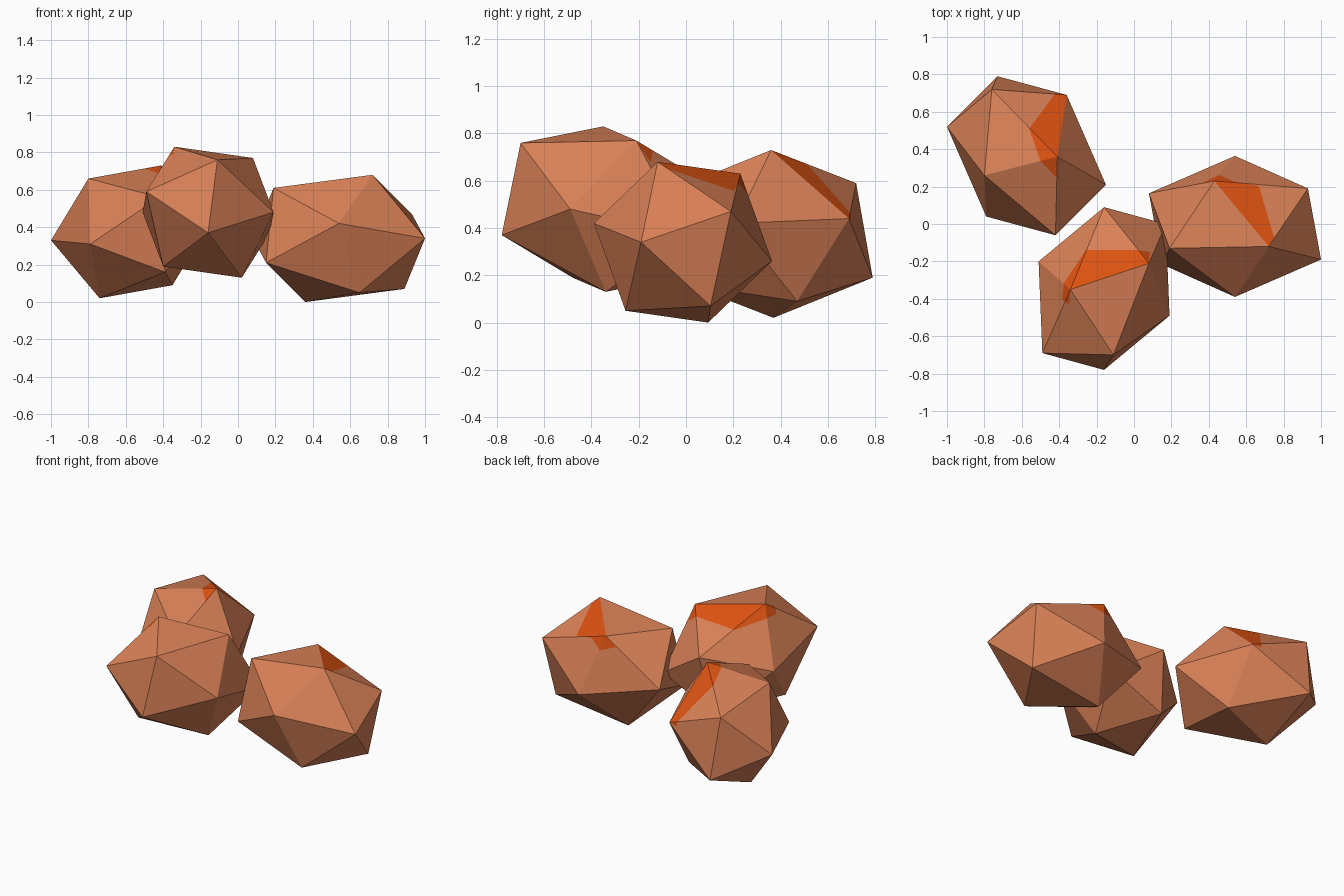
import bpy, bmesh
from mathutils import Vector

if "Cube" in bpy.data.objects:
    bpy.data.objects.remove(bpy.data.objects["Cube"])


def material(name, rgb):
    m = bpy.data.materials.new(name)
    m.diffuse_color = (*rgb, 1)
    m.use_nodes = True
    m.node_tree.nodes["Principled BSDF"].inputs["Base Color"].default_value = m.diffuse_color
    return m


brown = material("rock_brown", (0.70, 0.22, 0.095))
orange = material("patch_orange", (0.72, 0.085, 0.006))


def inside(p, poly):
    """Point-in-polygon test seen from above."""
    hit = False
    for a, b in zip(poly, poly[1:] + poly[:1]):
        if (a[1] > p.y) != (b[1] > p.y):
            if p.x < a[0] + (p.y - a[1]) * (b[0] - a[0]) / (b[1] - a[1]):
                hit = not hit
    return hit


def rock(name, centre, half, patch):
    """Twelve-cornered rock: six corners plus their opposites, with a cut-in patch."""
    c = Vector(centre)
    bm = bmesh.new()
    for p in half:
        bm.verts.new(p)
        bm.verts.new(2 * c - Vector(p))
    bmesh.ops.convex_hull(bm, input=bm.verts[:])
    bmesh.ops.recalc_face_normals(bm, faces=bm.faces[:])
    # cut the patch outline into the upper faces
    for a, b in zip(patch, patch[1:] + patch[:1]):
        top = [f for f in bm.faces if f.normal.z > 0.01]
        geom = top + list({e for f in top for e in f.edges}) + list({v for f in top for v in f.verts})
        bmesh.ops.bisect_plane(bm, geom=geom, dist=1e-4, plane_co=(a[0], a[1], 0),
                               plane_no=(b[1] - a[1], a[0] - b[0], 0))
    for f in bm.faces:
        f.normal_update()
        if f.normal.z > 0.01 and inside(f.calc_center_median(), patch):
            f.material_index = 1
    # merge the leftover cuts on flat areas of one colour
    bmesh.ops.dissolve_limit(bm, angle_limit=0.01, verts=bm.verts[:], edges=bm.edges[:],
                             delimit={'MATERIAL'})
    bmesh.ops.triangulate(bm, faces=bm.faces[:])
    me = bpy.data.meshes.new(name)
    bm.to_mesh(me)
    bm.free()
    me.materials.append(brown)
    me.materials.append(orange)
    bpy.context.collection.objects.link(bpy.data.objects.new(name, me))


# rear left rock
rock("rock_back_left", (-0.575, 0.365, 0.375),
     [(-0.41, 0.36, 0.73), (-0.80, 0.26, 0.66), (-1.0, 0.52, 0.33),
      (-0.79, 0.04, 0.31), (-0.73, 0.79, 0.19), (-0.76, 0.72, 0.59)],
     [(-0.42, 0.70), (-0.56, 0.51), (-0.50, 0.336), (-0.413, 0.246),
      (-0.41, 0.36), (-0.36, 0.69)])

# front middle rock
rock("rock_front", (-0.16, -0.345, 0.48),
     [(-0.34, -0.35, 0.83), (0.08, -0.21, 0.77), (-0.11, -0.70, 0.76),
      (0.19, -0.49, 0.48), (-0.16, -0.78, 0.37), (-0.49, -0.69, 0.59)],
     [(-0.257, -0.14), (0.03, -0.14), (0.085, -0.15), (0.08, -0.21),
      (-0.34, -0.35), (-0.347, -0.428), (-0.385, -0.405), (-0.375, -0.315)])

# right rock
rock("rock_right", (0.54, -0.013, 0.34),
     [(0.19, -0.13, 0.61), (0.72, -0.12, 0.68), (0.93, 0.19, 0.47),
      (1.0, -0.19, 0.34), (0.54, -0.39, 0.42), (0.43, 0.23, 0.63)],
     [(0.364, 0.219), (0.455, 0.262), (0.54, 0.225), (0.668, 0.203),
      (0.749, -0.075), (0.72, -0.12), (0.43, 0.23)])
